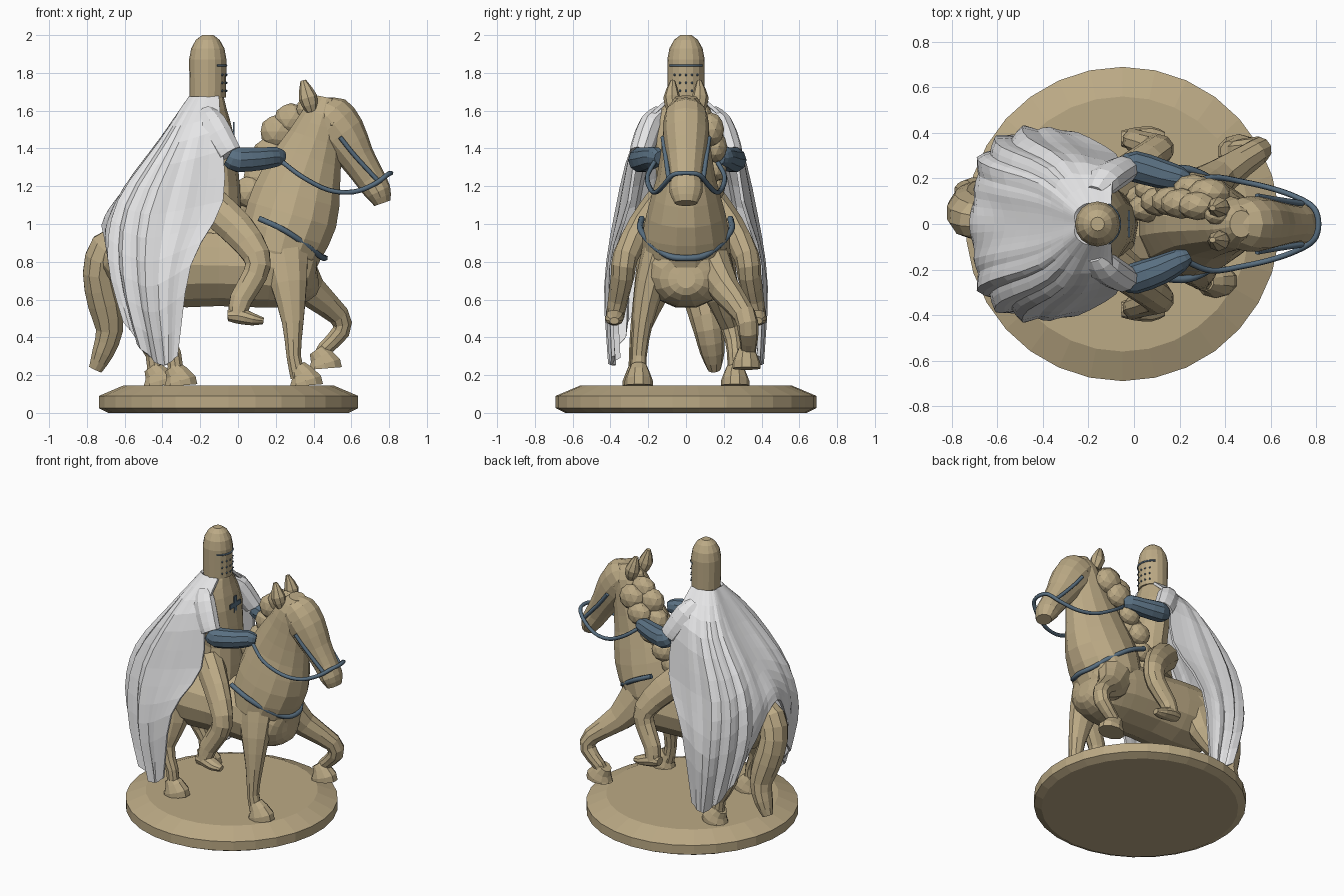
import bpy, bmesh, math
from mathutils import Vector

cube = bpy.data.objects.get("Cube")
if cube:
    bpy.data.objects.remove(cube)


def material(name, rgb):
    m = bpy.data.materials.new(name)
    m.use_nodes = True
    m.diffuse_color = (*rgb, 1)
    bsdf = next(n for n in m.node_tree.nodes if n.type == 'BSDF_PRINCIPLED')
    bsdf.inputs["Base Color"].default_value = (*rgb, 1)
    return m


TAN = material("warm tan", (0.50, 0.40, 0.235))
WHITE = material("cloth white", (0.80, 0.80, 0.81))
BLUE = material("steel blue", (0.10, 0.16, 0.22))


def finish(name, bm, mat):
    bmesh.ops.recalc_face_normals(bm, faces=bm.faces)
    me = bpy.data.meshes.new(name)
    bm.to_mesh(me)
    bm.free()
    me.materials.append(mat)
    ob = bpy.data.objects.new(name, me)
    bpy.context.collection.objects.link(ob)
    return ob


def spline(pts, n):
    """Smooth interpolation through points of any dimension."""
    pts = [Vector(p) for p in pts]
    p = [2 * pts[0] - pts[1]] + pts + [2 * pts[-1] - pts[-2]]
    out = []
    for i in range(1, len(p) - 2):
        a, b, c, d = p[i - 1:i + 3]
        for k in range(n):
            t = k / n
            out.append(0.5 * (2 * b + (c - a) * t + (2 * a - 5 * b + 4 * c - d) * t ** 2
                              + (3 * b - a - 3 * c + d) * t ** 3))
    return out + [pts[-1]]


def loft(name, path, mat=TAN, sides=10, n=2, s=1):
    """Elliptical sections x, y, z, width radius, depth radius; s mirrors in y."""
    path = [(x, y * s, z, a, b) for x, y, z, a, b in path]
    pts = spline(path, n)
    pos = [Vector(p[:3]) for p in pts]
    bm = bmesh.new()
    rings = []
    for i, p in enumerate(pts):
        t = (pos[min(i + 1, len(pos) - 1)] - pos[max(i - 1, 0)]).normalized()
        side = Vector((0, 1, 0))
        side = (side - t * side.dot(t)).normalized()
        up = t.cross(side)
        ring = []
        for k in range(sides):
            a = 2 * math.pi * k / sides
            ring.append(bm.verts.new(pos[i] + side * p[3] * math.cos(a) + up * p[4] * math.sin(a)))
        rings.append(ring)
    for r, q in zip(rings, rings[1:]):
        for k in range(sides):
            j = (k + 1) % sides
            bm.faces.new((r[k], r[j], q[j], q[k]))
    bm.faces.new(rings[0])
    bm.faces.new(rings[-1])
    return finish(name, bm, mat)


def blob(name, loc, size, mat=TAN, sub=1):
    bm = bmesh.new()
    bmesh.ops.create_icosphere(bm, subdivisions=sub, radius=1)
    for v in bm.verts:
        v.co = Vector(loc) + Vector([c * k for c, k in zip(v.co, size)])
    return finish(name, bm, mat)


def strap(name, pts, r=0.013):
    cu = bpy.data.curves.new(name, 'CURVE')
    cu.dimensions = '3D'
    cu.bevel_depth, cu.bevel_resolution, cu.use_fill_caps = r, 1, True
    path = spline(pts, 4)
    sp = cu.splines.new('POLY')
    sp.points.add(len(path) - 1)
    for q, p in zip(sp.points, path):
        q.co = (*p, 1)
    cu.materials.append(BLUE)
    ob = bpy.data.objects.new(name, cu)
    bpy.context.collection.objects.link(ob)
    bpy.ops.object.select_all(action='DESELECT')
    ob.select_set(True)
    bpy.context.view_layer.objects.active = ob
    bpy.ops.object.convert(target='MESH')


def mirrored(half):
    return half + [(x, -y, z) for x, y, z in reversed(half[:-1])]


# Round base
loft("base", [(-.05, 0, z, r, r) for z, r in
              ((0, .64), (.025, .69), (.09, .69), (.145, .56))], sides=30, n=1)

# Horse trunk, neck and head
loft("horse_body", [(-.69, 0, .87, .07, .07), (-.62, 0, .83, .17, .15), (-.42, 0, .79, .25, .23),
                    (-.1, 0, .78, .24, .22), (.18, 0, .77, .24, .22), (.33, 0, .73, .21, .18),
                    (.4, 0, .71, .14, .12), (.425, 0, .71, .05, .05)], sides=14)
loft("horse_neck", [(.20, 0, .62, .16, .15), (.225, 0, .85, .235, .22), (.285, 0, 1.05, .21, .25),
                    (.34, 0, 1.25, .155, .215), (.41, 0, 1.45, .125, .15), (.45, 0, 1.58, .11, .11),
                    (.47, 0, 1.67, .06, .05)], sides=14)
loft("horse_head", [(.41, 0, 1.63, .07, .05), (.47, 0, 1.57, .115, .132), (.55, 0, 1.475, .12, .13),
                    (.63, 0, 1.35, .10, .095), (.70, 0, 1.24, .085, .08), (.742, 0, 1.17, .088, .07),
                    (.765, 0, 1.11, .06, .045)], sides=12)
for s, side in ((1, "left"), (-1, "right")):
    loft(side + "_ear", [(.39, .065, 1.60, .035, .03), (.37, .075, 1.67, .045, .05),
                         (.345, .07, 1.76, .012, .015)], sides=8, s=s)
    blob(side + "_eye", (.50, .108 * s, 1.53), (.022, .015, .016))


def hoof(name, x, y, z):
    loft(name, [(x + .02, y, z, .075, .095), (x + .018, y, z + .025, .075, .09),
                (x, y, z + .065, .06, .065), (x - .025, y, z + .1, .045, .045)], sides=10, n=1)


# Horse legs
loft("front_right_leg", [(.24, -.13, .87, .10, .14), (.27, -.19, .68, .08, .10),
                         (.29, -.23, .48, .055, .06), (.295, -.25, .3, .042, .04),
                         (.32, -.25, .19, .045, .045)])
hoof("front_right_hoof", .34, -.25, .145)
loft("front_left_leg", [(.27, .13, .80, .11, .14), (.38, .21, .65, .08, .09), (.53, .31, .52, .06, .06),
                        (.545, .33, .43, .055, .05), (.46, .33, .34, .042, .042),
                        (.43, .32, .27, .045, .045)])
hoof("front_left_hoof", .44, .32, .235)
for s, side, dx in ((1, "left", -.11), (-1, "right", 0)):
    loft("rear_%s_leg" % side, [(-.44, .13, .82, .13, .19), (-.40 + dx / 2, .19, .62, .09, .12),
                                (-.40 + dx, .24, .45, .055, .06), (-.34 + dx, .26, .31, .042, .042),
                                (-.33 + dx, .26, .19, .045, .045)], s=s)
    hoof("rear_%s_hoof" % side, -.325 + dx, .26 * s, .145)

# Tail
loft("tail", [(-.6, 0, .92, .06, .07), (-.69, .02, .87, .09, .1), (-.735, .05, .74, .1, .09),
              (-.705, .09, .58, .095, .095), (-.68, .12, .44, .08, .075), (-.715, .14, .32, .065, .06),
              (-.755, .15, .23, .035, .038)], sides=10)

# Mane: overlapping locks falling down the left side of the neck
for i, (x, y, z, r) in enumerate([(.37, .04, 1.61, .06), (.28, .08, 1.555, .085), (.33, .135, 1.50, .09),
                                  (.21, .09, 1.49, .09), (.26, .155, 1.41, .085), (.17, .10, 1.37, .09),
                                  (.17, .16, 1.30, .075), (.12, .10, 1.25, .09), (.08, .15, 1.19, .075),
                                  (.06, .07, 1.17, .085), (.03, .12, 1.09, .07)]):
    blob("mane_lock_%d" % (i + 1), (x, y, z), (r * 1.05, r * .75, r), sub=2)

# Rider torso and helmet
loft("rider_torso", [(-.12, 0, .95, .19, .14), (-.11, 0, 1.2, .15, .12), (-.13, 0, 1.45, .18, .11),
                     (-.15, 0, 1.6, .14, .09), (-.16, 0, 1.69, .08, .08)], sides=12)
loft("helmet", [(-.16, 0, z, r, r) for z, r in
                ((1.67, .096), (1.87, .099), (1.93, .088), (1.975, .063), (2.0, .03))], sides=16, n=1)


def on_helmet(deg, z, r=.098):
    a = math.radians(deg)
    return (-.16 + r * math.cos(a), r * math.sin(a), z)


strap("visor_slit", [on_helmet(d, 1.84) for d in range(-60, 61, 20)], .006)
for row in range(3):
    for col in range(5):
        blob("breath_hole_%d_%d" % (row, col), on_helmet(col * 19 - 38, 1.705 + row * .042),
             (.007, .007, .007), BLUE)

# Plain cross plates on the chest
for name, hy, hz in (("chest_bar", .06, .016), ("chest_post", .016, .06)):
    bm = bmesh.new()
    bmesh.ops.create_cube(bm, size=2)
    for v in bm.verts:
        v.co = (-.022 + v.co.x * .004, v.co.y * hy, 1.48 + v.co.z * hz)
    finish(name, bm, BLUE)

# Rider limbs and reins
for s, side, out in ((1, "left", .04), (-1, "right", 0)):
    loft(side + "_rider_leg", [(-.14, .13, 1.10, .1, .1), (0, .24, .97, .08, .095),
                               (.10, .32, .83, .068, .075), (.09, .335, .73, .063, .068),
                               (.015, .36, .60, .053, .062), (0, .375, .51, .048, .05)], s=s)
    loft(side + "_boot", [(-.055, .375, .515, .035, .03), (0, .375, .515, .048, .045),
                          (.08, .38, .495, .048, .034), (.135, .38, .487, .025, .018)], s=s)
    loft(side + "_sleeve", [(-.17, .13, 1.585, .05, .05), (-.135, .185, 1.525, .065, .08),
                            (-.075, .225, 1.42, .065, .075), (-.045, .24, 1.37, .06, .07)],
         WHITE, s=s)
    loft(side + "_forearm", [(-.05, .245, 1.36, .045, .055), (0, .24 + out / 3, 1.34, .068, .068),
                             (.12, .20 + out / 2, 1.345, .064, .062), (.2, .16 + out, 1.355, .052, .054),
                             (.24, .14 + out, 1.35, .03, .035)], BLUE, s=s)
    strap(side + "_cheek_strap", [(.54, .122 * s, 1.46), (.62, .108 * s, 1.36), (.74, .09 * s, 1.23)])

strap("reins", mirrored([(.22, -.16, 1.34), (.34, -.205, 1.25), (.48, -.185, 1.18), (.61, -.155, 1.17),
                         (.72, -.115, 1.21), (.79, -.07, 1.26), (.81, 0, 1.27)]))
strap("breast_strap", mirrored([(.11, -.235, 1.03), (.24, -.24, .97), (.36, -.18, .89),
                                (.435, -.09, .83), (.46, 0, .82)]), .017)

# Cape: columns from collar to hem, from back centre round to the front edge
columns = [
    [(-.25, 0, 1.67), (-.40, 0, 1.45), (-.56, 0, 1.23), (-.68, 0, 1.07), (-.715, 0, .99)],
    [(-.25, .05, 1.67), (-.41, .17, 1.43), (-.62, .24, 1.12), (-.67, .28, .82), (-.59, .30, .48)],
    [(-.2, .085, 1.67), (-.31, .265, 1.43), (-.46, .36, 1.05), (-.48, .41, .67), (-.42, .385, .26)],
    [(-.1, .08, 1.67), (-.09, .235, 1.5), (-.08, .30, 1.12), (-.25, .395, .78), (-.32, .385, .3)]]
columns = [spline(c, 3) for c in columns]
flip = [[Vector((p.x, -p.y, p.z)) for p in c] for c in reversed(columns[1:])]
rows = [spline(r, 8) for r in zip(*(flip + columns))]
bm = bmesh.new()
grid = []
for i, row in enumerate(rows):
    line = []
    for j, p in enumerate(row):
        out = Vector((p.x + .3, p.y, 0)).normalized()
        fall = i / (len(rows) - 1)
        # Pleats are deepest beside the tail and fade towards the front edges
        deep = math.sin(2 * math.pi * j / (len(row) - 1)) ** 2
        line.append(bm.verts.new(p + out * .026 * fall ** .7 * deep * math.cos(j * math.pi / 2)))
    grid.append(line)
for a, b in zip(grid, grid[1:]):
    for j in range(len(a) - 1):
        bm.faces.new((a[j], a[j + 1], b[j + 1], b[j]))
cape = finish("cape", bm, WHITE)
thick = cape.modifiers.new("thickness", 'SOLIDIFY')
thick.thickness, thick.offset = .018, 0
